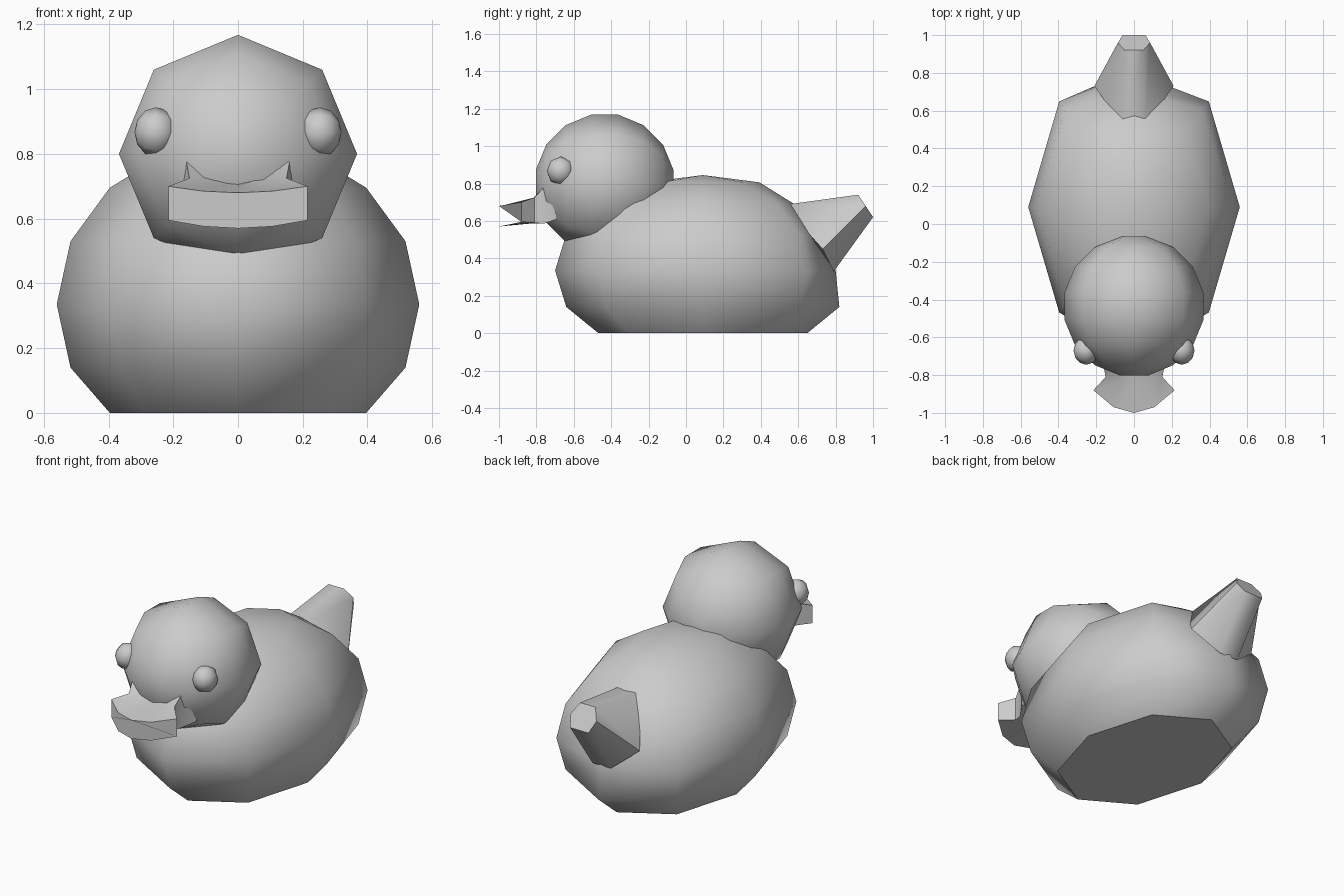
import bpy, bmesh
from math import sin, cos, radians, pi
from mathutils import Vector

cube = bpy.data.objects.get("Cube")
if cube:
    bpy.data.objects.remove(cube, do_unlink=True)

# One plain grey for the whole figure
grey = bpy.data.materials.new("plain grey")
grey.use_nodes = True
grey.diffuse_color = (0.6, 0.6, 0.6, 1)
grey.node_tree.nodes["Principled BSDF"].inputs["Base Color"].default_value = grey.diffuse_color


def loft(name, rings, sharp_angle):
    """Skin a list of equal closed rings, cap both ends and smooth shade."""
    bm = bmesh.new()
    rows = [[bm.verts.new(p) for p in ring] for ring in rings]
    n = len(rows[0])
    for a, b in zip(rows, rows[1:]):
        for i in range(n):
            j = (i + 1) % n
            bm.faces.new((a[i], a[j], b[j], b[i]))
    bm.faces.new(rows[0])
    bm.faces.new(rows[-1])
    bmesh.ops.remove_doubles(bm, verts=bm.verts, dist=0.0001)
    bmesh.ops.recalc_face_normals(bm, faces=bm.faces)
    mesh = bpy.data.meshes.new(name)
    bm.to_mesh(mesh)
    bm.free()
    mesh.materials.append(grey)
    mesh.shade_smooth()
    mesh.set_sharp_from_angle(angle=radians(sharp_angle))
    obj = bpy.data.objects.new(name, mesh)
    bpy.context.collection.objects.link(obj)
    return obj


# Body: eight-sided egg with a flat base, pulled in where the tail leaves it
rings = []
for k in range(-2, 5):
    lat = k * pi / 8
    z = max(0, 0.335 + 0.51 * sin(lat))
    r = max(0, cos(lat))
    rings.append([Vector((0.56 * r * cos(i * pi / 4), 0.09 + 0.79 * r * sin(i * pi / 4), z))
                  for i in range(8)])
for k, y in ((2, 0.80), (3, 0.70), (4, 0.57)):
    rings[k][2].y = y
body = loft("body", rings, 180)
base = max(body.data.polygons, key=lambda p: len(p.vertices))
base.use_smooth = False
for edge in body.data.edges:
    if all(body.data.vertices[v].co.z < 0.001 for v in edge.vertices):
        edge.use_edge_sharp = True


# Tail: six-sided taper ending in a slanted flat tip
def tail_ring(top, mid, low):
    right = [(-x, y, z) for x, y, z in (low, mid, top)]
    return [top, mid, low] + right


loft("tail", [tail_ring((0.06, 0.52, 0.685), (0.21, 0.73, 0.45), (0.06, 0.79, 0.33)),
              tail_ring((0.05, 0.92, 0.74), (0.085, 0.96, 0.68), (0.06, 1.0, 0.62))], 62)


# Head and eyes: eight-sided balls
def ball(name, centre, size, axis, lats):
    rings = []
    for lat in lats:
        ring = []
        for i in range(8):
            u, v, w = cos(lat) * cos(i * pi / 4), cos(lat) * sin(i * pi / 4), sin(lat)
            p = (u, w, v) if axis == "y" else (w, u, v)
            ring.append([c + s * q for c, s, q in zip(centre, size, p)])
        rings.append(ring)
    loft(name, rings, 180)


ball("head", (0, -0.435, 0.80), (0.375,) * 3, "y", [pi / 16 * k for k in range(-7, 8, 2)])
for side, label in ((1, "left"), (-1, "right")):
    ball(label + "_eye", (side * 0.253, -0.67, 0.867), (0.067, 0.075, 0.077), "x",
         [pi / 6 * k for k in range(-3, 4)])


# Bill: curved slab, waisted in the middle and flaring up against the head
def bill_ring(width, y, bow, top, rise, low, droop):
    ts = [-1, -0.5, 0, 0.5, 1]
    upper = [(width * t, y + bow * t * t, top + rise * t * t) for t in ts]
    lower = [(width * t, y + bow * t * t, low + droop * t * t) for t in reversed(ts)]
    return upper + lower


loft("bill", [bill_ring(0.215, -1.0, 0.12, 0.68, 0.02, 0.57, 0.025),
              bill_ring(0.15, -0.84, 0.03, 0.70, 0.025, 0.585, 0.005),
              bill_ring(0.16, -0.76, 0, 0.71, 0.07, 0.585, 0),
              bill_ring(0.21, -0.69, 0, 0.63, 0, 0.61, 0)], 40)
